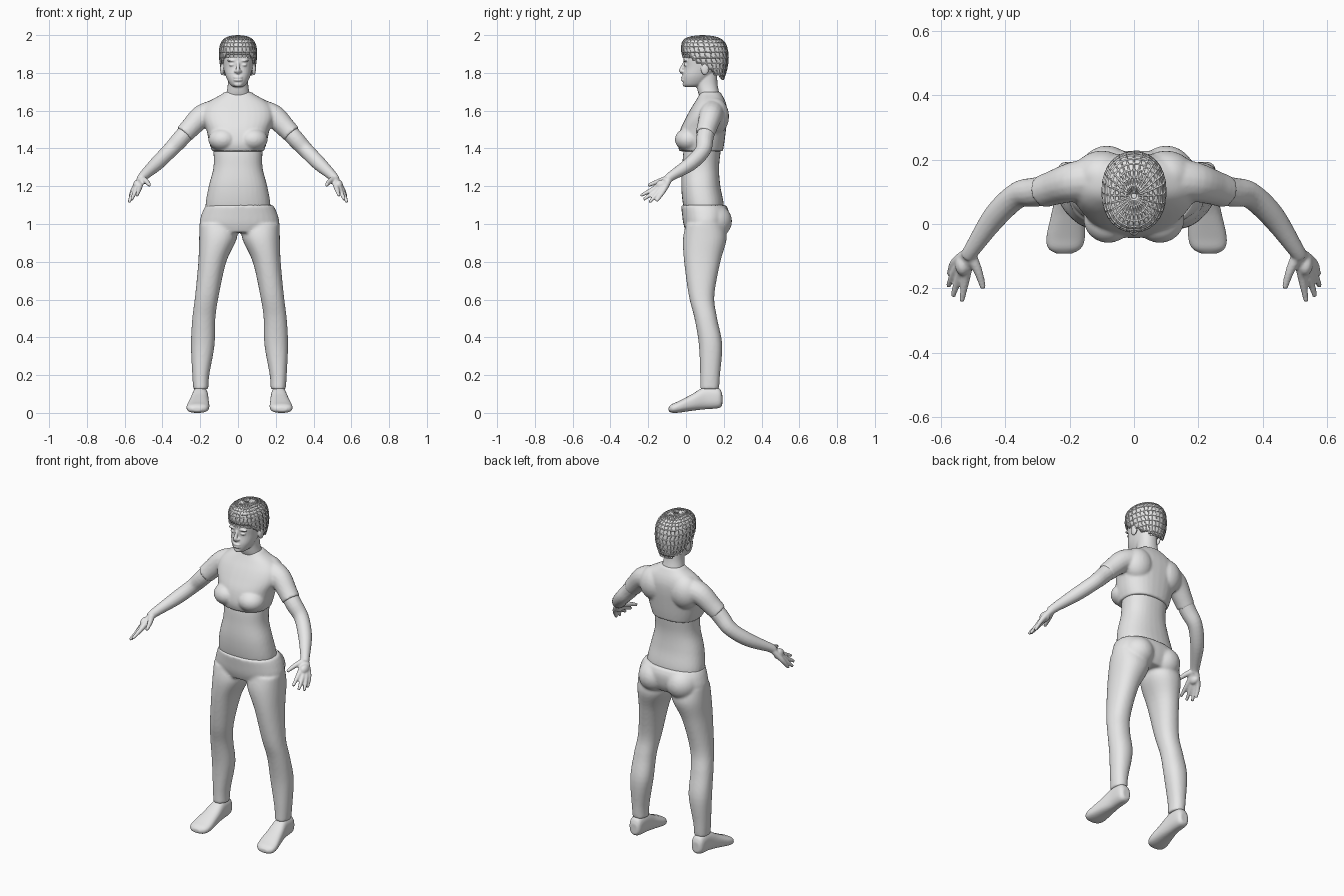
import bpy, bmesh, math
from mathutils import Vector, Matrix

cube = bpy.data.objects.get("Cube")
if cube:
    bpy.data.objects.remove(cube, do_unlink=True)

grey = bpy.data.materials.new("plain grey")
grey.use_nodes = True
tone = (0.8, 0.8, 0.8, 1)
grey.diffuse_color = tone
grey.node_tree.nodes["Principled BSDF"].inputs["Base Color"].default_value = tone


def spline(rows, steps):
    """Resample control rows with a smooth Catmull-Rom curve."""
    rows = [tuple(map(float, r)) for r in rows]
    padded = [rows[0]] + rows + [rows[-1]]
    out = []
    for p, q, r, s in zip(padded, padded[1:], padded[2:], padded[3:]):
        for k in range(steps):
            t = k / steps
            out.append([b + t * ((c - a) + t * ((2 * a - 5 * b + 4 * c - d)
                        + t * (3 * (b - c) + d - a))) / 2
                        for a, b, c, d in zip(p, q, r, s)])
    return out + [rows[-1]]


def skin_rings(bm, rings):
    """Bridge neighbouring rings with quads and close both ends."""
    loops = [[bm.verts.new(v) for v in ring] for ring in rings]
    n = len(loops[0])
    for lo, hi in zip(loops, loops[1:]):
        for i in range(n):
            j = (i + 1) % n
            bm.faces.new((lo[i], lo[j], hi[j], hi[i]))
    bm.faces.new(loops[0][::-1])
    bm.faces.new(loops[-1])


def loft(bm, rows, side=1, axis="z", power=2.2, n=32, steps=5):
    """Rows are (position on axis, min u, max u, min v, max v)."""
    rings = []
    for t, u0, u1, v0, v1 in spline(rows, steps):
        ring = []
        for i in range(n):
            a = math.tau * i / n
            c, s = math.cos(a), math.sin(a)
            u = (u0 + u1) / 2 + (u1 - u0) / 2 * math.copysign(abs(c) ** (2 / power), c)
            v = (v0 + v1) / 2 + (v1 - v0) / 2 * math.copysign(abs(s) ** (2 / power), s)
            ring.append((side * u, v, t) if axis == "z" else (side * u, t, v))
        rings.append(ring)
    skin_rings(bm, rings)


def centred(rows):
    """Expand (height, half width, front, back) to full loft rows."""
    return [(z, -w, w, front, back) for z, w, front, back in rows]


def tube(bm, rows, side=1, n=16):
    """Round limb through rows of (x, y, z, radius)."""
    pts = spline(rows, 5)
    rings = []
    for i, (x, y, z, r) in enumerate(pts):
        a, b = pts[max(i - 1, 0)], pts[min(i + 1, len(pts) - 1)]
        along = (Vector(b[:3]) - Vector(a[:3])).normalized()
        u = along.cross(Vector((1, 0, 0.5))).normalized()
        w = along.cross(u)
        ring = []
        for k in range(n):
            ang = math.tau * k / n
            p = Vector((x, y, z)) + r * (u * math.cos(ang) + w * math.sin(ang))
            ring.append((side * p.x, p.y, p.z))
        rings.append(ring)
    skin_rings(bm, rings)


def ball(bm, place, size, side=1):
    x, y, z = place
    m = Matrix.Translation((side * x, y, z)) @ Matrix.Diagonal((*size, 1))
    bmesh.ops.create_uvsphere(bm, u_segments=24, v_segments=16, radius=1, matrix=m)


def finish(bm, name, voxel=0, relax=4, shift=0):
    """Turn the bmesh into an object, fusing overlapping volumes if asked."""
    bmesh.ops.recalc_face_normals(bm, faces=bm.faces)
    for f in bm.faces:
        f.smooth = True
    mesh = bpy.data.meshes.new(name)
    bm.to_mesh(mesh)
    bm.free()
    mesh.materials.append(grey)
    ob = bpy.data.objects.new(name, mesh)
    ob.location.x = shift
    bpy.context.collection.objects.link(ob)
    if voxel:
        fuse = ob.modifiers.new("fuse", "REMESH")
        fuse.mode = "VOXEL"
        fuse.voxel_size = voxel
        fuse.use_smooth_shade = True
        soft = ob.modifiers.new("soften", "SMOOTH")
        soft.factor = 0.5
        soft.iterations = relax
    return ob


SIDES = (1, -1)

# Bare waist
bm = bmesh.new()
loft(bm, centred([(1.02, .165, .01, .19), (1.1, .172, -.015, .2), (1.2, .155, -.025, .182),
                  (1.3, .13, -.02, .175), (1.4, .13, -.01, .185), (1.5, .13, .03, .19)]), power=2.3)
finish(bm, "waist", .008)

# Arms and hands
for side, label in zip(SIDES, ("left", "right")):
    bm = bmesh.new()
    tube(bm, [(.22, .12, 1.545, .045), (.3, .1, 1.455, .046), (.36, .09, 1.39, .041),
              (.43, .025, 1.32, .038), (.5, -.075, 1.255, .026), (.515, -.1, 1.235, .024)], side)
    wrist = (.512, -.09, 1.24, .02)
    fingers = [((.522, -.165, 1.19), (.535, -.24, 1.15)), ((.54, -.155, 1.18), (.563, -.225, 1.13)),
               ((.552, -.14, 1.175), (.577, -.193, 1.115)), ((.557, -.12, 1.175), (.574, -.157, 1.12))]
    for knuckle, tip in fingers:
        tube(bm, [wrist, (*knuckle, .014), (*tip, .008)], side)
    tube(bm, [wrist, (.485, -.145, 1.225, .014), (.468, -.2, 1.205, .009)], side)
    ball(bm, (.532, -.125, 1.205), (.024, .036, .03), side)
    finish(bm, label + "_arm", .005, 3)

# Cropped shirt with short sleeves
bm = bmesh.new()
loft(bm, centred([(1.385, .137, -.035, .195), (1.43, .152, -.044, .203), (1.5, .168, -.03, .212),
                  (1.56, .19, -.002, .218), (1.61, .185, .025, .218), (1.65, .15, .05, .208),
                  (1.685, .09, .07, .19), (1.7, .07, .075, .18)]), power=2.4)
for side in SIDES:
    ball(bm, (.08, .015, 1.447), (.077, .074, .062), side)
    ball(bm, (.1, .15, 1.57), (.09, .078, .1), side)
    tube(bm, [(.12, .14, 1.59, .07), (.19, .13, 1.57, .062), (.25, .112, 1.512, .054),
              (.285, .1, 1.475, .051)], side)
finish(bm, "shirt", .007, 5)

# Trousers
bm = bmesh.new()
loft(bm, centred([(.955, .17, .0, .2), (1, .21, -.014, .222), (1.06, .198, -.022, .228),
                  (1.1, .178, -.026, .213)]))
for side in SIDES:
    loft(bm, [(.125, .165, .245, .075, .175), (.2, .16, .25, .075, .18), (.36, .132, .257, .068, .192),
              (.5, .128, .25, .045, .165), (.62, .11, .235, .015, .15), (.8, .07, .218, -.01, .182),
              (.92, .015, .214, -.016, .215), (1, .01, .212, .0, .2)], side)
    ball(bm, (.092, .14, 1.015), (.095, .104, .095), side)
finish(bm, "trousers", .008, 6, .008)

# Shoes
for side, label in zip(SIDES, ("left", "right")):
    bm = bmesh.new()
    loft(bm, [(.192, .185, .228, .04, .1), (.172, .17, .245, .025, .132), (.1, .166, .25, .019, .137),
              (.03, .162, .265, .011, .098), (-.04, .16, .28, .001, .062),
              (-.075, .172, .275, .001, .046), (-.092, .2, .25, .01, .03)], side, "y", 2.5)
    finish(bm, label + "_shoe", .005, 3, .008)

# Head, neck and facial features
bm = bmesh.new()
loft(bm, centred([(1.64, .075, .09, .19), (1.69, .062, .066, .177), (1.74, .054, .055, .167),
                  (1.8, .055, .05, .165)]))
loft(bm, centred([(1.725, .024, .0, .06), (1.74, .043, -.014, .1), (1.78, .064, -.018, .14),
                  (1.83, .077, -.01, .18), (1.88, .084, -.013, .2), (1.93, .083, -.004, .195),
                  (1.97, .06, .03, .17), (1.983, .02, .07, .12)]))
tube(bm, [(0, -.008, 1.856, .008), (0, -.02, 1.83, .009), (0, -.025, 1.812, .012), (0, -.014, 1.8, .01)])
for z in (1.762, 1.776):
    ball(bm, (0, -.013, z), (.025, .014, .008))
ball(bm, (0, -.006, 1.74), (.022, .012, .014))
for side in SIDES:
    ball(bm, (.011, -.016, 1.808), (.01, .012, .008), side)
    ball(bm, (.033, -.001, 1.842), (.015, .011, .007), side)
    ball(bm, (.034, -.003, 1.865), (.025, .012, .006), side)
    ball(bm, (.084, .1, 1.822), (.011, .022, .034), side)
finish(bm, "head", .004, 3)


# Short hair: a close cap under a lattice of braided strands
def hair_shell(name, n, steps):
    bm = bmesh.new()
    loft(bm, centred([(1.765, .062, .08, .197), (1.82, .086, .02, .214), (1.88, .096, -.014, .222),
                      (1.94, .094, -.022, .213), (1.975, .075, -.008, .188),
                      (1.99, .045, .03, .145), (1.995, .012, .075, .1)]), n=n, steps=steps)
    low = [f for f in bm.faces
           if f.calc_center_median().z < 1.895 - .62 * max(f.calc_center_median().y, 0)]
    bmesh.ops.delete(bm, geom=low, context="FACES")
    return finish(bm, name)


cap = hair_shell("hair_cap", 40, 4)
thick = cap.modifiers.new("thickness", "SOLIDIFY")
thick.thickness = .01
strands = hair_shell("hair_strands", 28, 2)
lattice = strands.modifiers.new("strands", "WIREFRAME")
lattice.thickness = .009
lattice.use_even_offset = False
